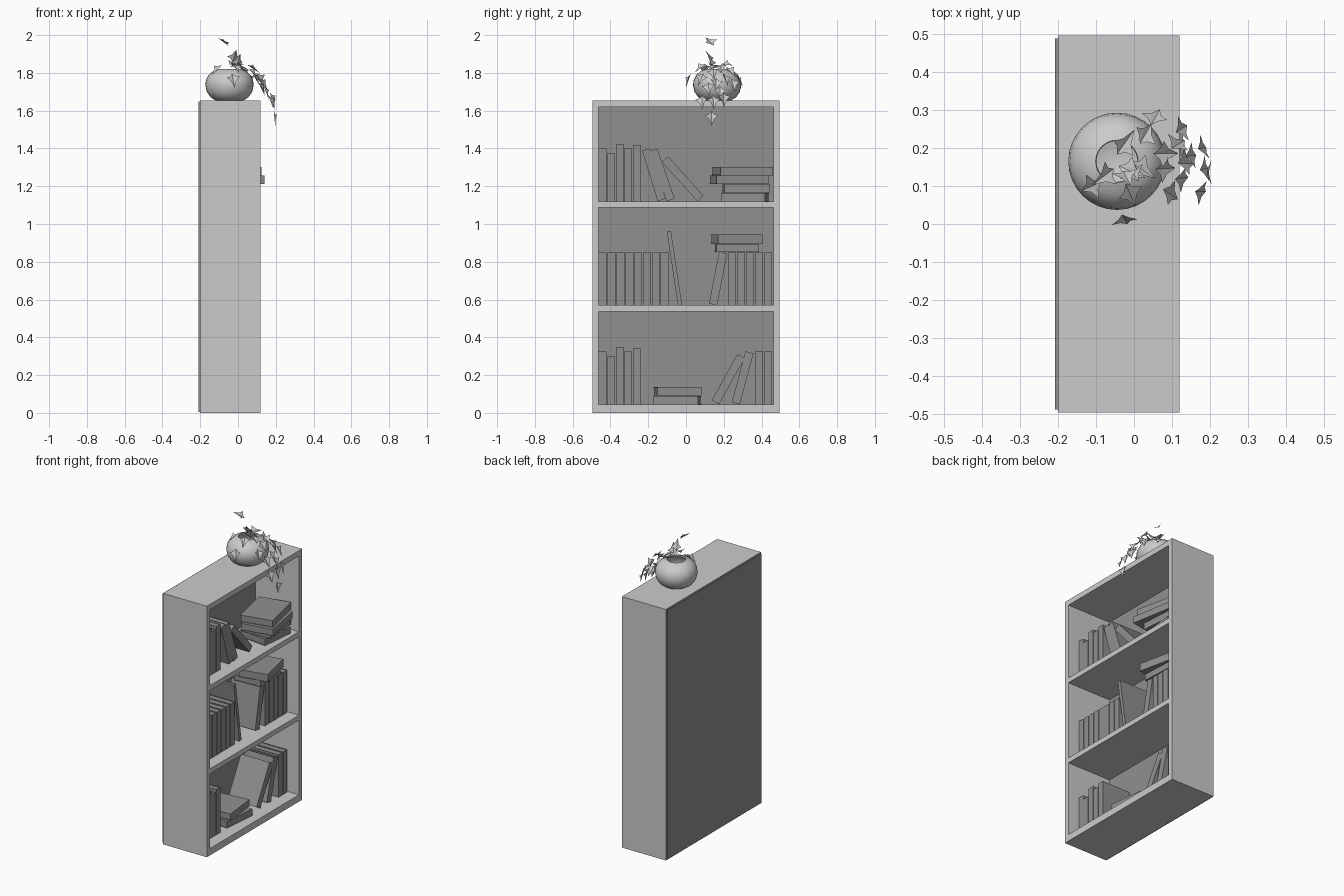
import bpy, bmesh, random
from math import radians, atan2
from mathutils import Matrix, Vector

if "Cube" in bpy.data.objects:
    bpy.data.objects.remove(bpy.data.objects["Cube"])

random.seed(4)
T = Matrix.Translation
R = lambda deg, axis: Matrix.Rotation(radians(deg), 4, axis)


def grey(name, v):
    m = bpy.data.materials.new(name)
    m.diffuse_color = (v, v, v, 1)
    m.use_nodes = True
    m.node_tree.nodes["Principled BSDF"].inputs["Base Color"].default_value = m.diffuse_color
    return m


LIGHT, DARK = grey("light_grey", 0.56), grey("dark_grey", 0.28)


def add_box(bm, lo, hi):
    lo, hi = Vector(lo), Vector(hi)
    m = T((lo + hi) / 2) @ Matrix.Diagonal((*(hi - lo), 1))
    bmesh.ops.create_cube(bm, size=1, matrix=m)


def finish(name, bm, mat, matrix=Matrix()):
    bmesh.ops.transform(bm, matrix=matrix, verts=bm.verts)
    mesh = bpy.data.meshes.new(name)
    bm.to_mesh(mesh)
    bm.free()
    mesh.materials.append(mat)
    ob = bpy.data.objects.new(name, mesh)
    bpy.context.collection.objects.link(ob)
    return ob


def box(name, lo, hi, mat):
    bm = bmesh.new()
    add_box(bm, lo, hi)
    return finish(name, bm, mat)


# Book: two boards, a spine at x=0 and an inset page block
def book(name, t, h, d, matrix):
    bm = bmesh.new()
    c, i = 0.003, 0.003
    add_box(bm, (-d, 0, 0), (0, c, h))
    add_box(bm, (-d, t - c, 0), (0, t, h))
    add_box(bm, (-c, c, 0), (0, t - c, h))
    add_box(bm, (-d + i, c, i), (-c, t - c, h - i))
    return finish(name, bm, DARK, matrix)


FRONT, DEPTH = 0.04, 0.21


def row(name, y0, y1, z, heights):
    w = (y1 - y0) / len(heights)
    for k, h in enumerate(heights):
        book(name, w - 0.004, h, DEPTH, T((FRONT, y0 + k * w, z)))


# Positive tilt leans toward -y; the pivot is the bottom corner on the lean side
def lean(name, pivot, z, tilt, t=0.044, h=0.28):
    shift = T((0, 0 if tilt > 0 else -t, 0))
    book(name, t, h, DEPTH, T((FRONT, pivot, z)) @ R(tilt, 'X') @ shift)


def flat(name, cx, cy, z, turn, t=0.044, h=0.28, d=0.21):
    book(name, t, h, d, T((cx, cy, z)) @ R(turn, 'Z') @ T((d / 2, h / 2, 0)) @ R(90, 'X'))


# Bookcase carcass
X0, X1, Y, W, H = -0.2, 0.12, 0.496, 0.032, 1.655
for side, s in (("left_side", -1), ("right_side", 1)):
    a, b = sorted((s * Y, s * (Y - W)))
    box(side, (X0, a, 0), (X1, b, H), LIGHT)
for name, z0, z1 in (("bottom_board", 0, 0.045), ("lower_shelf", 0.537, 0.57),
                     ("upper_shelf", 1.087, 1.12), ("top_board", 1.62, H)):
    box(name, (X0, -Y + W, z0), (X1, Y - W, z1), LIGHT)
box("back_panel", (-0.208, -0.488, 0.006), (X0 + 0.001, 0.488, 1.649), DARK)

# Bottom shelf books
z = 0.045
row("bottom_left_book", -0.463, -0.235, z, (0.28, 0.253, 0.303, 0.28, 0.297))
row("bottom_right_book", 0.364, 0.460, z, (0.28, 0.28))
lean("bottom_leaning_book", 0.175, z, -29)
lean("bottom_leaning_book", 0.285, z, -15)
flat("bottom_flat_book", -0.05, -0.045, z, -5, h=0.235, d=0.2)
flat("bottom_flat_book", -0.06, -0.045, z + 0.047, 6, h=0.235, d=0.2)

# Middle shelf books
z = 0.57
row("middle_left_book", -0.463, -0.087, z, (0.28,) * 8)
row("middle_right_book", 0.222, 0.460, z, (0.28,) * 5)
lean("middle_tall_book", -0.043, z, 8.5, t=0.022, h=0.395)
lean("middle_leaning_book", 0.165, z, -11)
flat("middle_flat_book", -0.05, 0.268, 0.852, 3, t=0.04, h=0.225, d=0.19)
flat("middle_flat_book", -0.02, 0.268, 0.894, 12, t=0.05, h=0.24, d=0.19)

# Upper shelf books
z = 1.12
row("upper_left_book", -0.463, -0.235, z, (0.28, 0.253, 0.303, 0.28, 0.297))
lean("upper_leaning_book", -0.15, z, 17)
lean("upper_leaning_book", -0.102, z, 19)
lean("upper_leaning_book", 0.06, z, 42)
for cx, cy, dz, turn, h, d in ((-0.02, 0.312, 0, -6, 0.235, 0.2), (-0.015, 0.317, 0.046, 4, 0.24, 0.2),
                               (0.013, 0.281, 0.092, 10, 0.28, 0.21), (-0.007, 0.299, 0.138, 12, 0.285, 0.21)):
    flat("upper_flat_book", cx, cy, z + dz, turn, h=h, d=d)

# Vase: lathed round pot with an open mouth
VX, VY = -0.045, 0.165
profile = [(0, 0), (0.075, 0), (0.1, 0.016), (0.12, 0.044), (0.128, 0.08), (0.124, 0.108),
           (0.11, 0.135), (0.085, 0.156), (0.056, 0.166), (0.054, 0.158), (0.08, 0.146),
           (0.104, 0.125), (0.117, 0.08), (0.1, 0.035), (0.07, 0.012), (0, 0.01)]
bm = bmesh.new()
vs = [bm.verts.new((r, 0, zz)) for r, zz in profile]
es = [bm.edges.new(p) for p in zip(vs, vs[1:])]
bmesh.ops.spin(bm, geom=vs + es, axis=(0, 0, 1), cent=(0, 0, 0), angle=radians(360), steps=32)
bmesh.ops.remove_doubles(bm, verts=bm.verts, dist=0.0005)
bmesh.ops.recalc_face_normals(bm, faces=bm.faces)
vase = finish("vase", bm, LIGHT, T((VX, VY, H)))
bpy.context.view_layer.objects.active = vase
vase.select_set(True)
bpy.ops.object.shade_smooth_by_angle(angle=radians(40))

# Trailing leaves: folded four-pointed blades (x, y, z, droop angle)
leaves = [(-0.075, 0.128, 1.965, -35), (-0.02, 0.125, 1.885, -60), (-0.11, 0.10, 1.82, 40),
          (-0.025, 0.012, 1.765, 65), (-0.01, 0.14, 1.84, -15), (-0.01, 0.08, 1.83, 30),
          (0.02, 0.145, 1.83, 10), (-0.025, 0.21, 1.845, 0), (0.03, 0.235, 1.81, 35),
          (0.055, 0.28, 1.765, 50), (0.08, 0.185, 1.825, 30), (0.08, 0.145, 1.80, 45),
          (0.115, 0.21, 1.77, 55), (0.125, 0.25, 1.74, 60), (0.135, 0.16, 1.745, 55),
          (0.095, 0.08, 1.77, 50), (0.125, 0.12, 1.72, 60), (0.18, 0.20, 1.665, 70),
          (0.185, 0.145, 1.65, 70), (0.175, 0.085, 1.65, 65), (0.15, 0.18, 1.70, 65),
          (0.195, 0.135, 1.565, 80), (0.0, 0.13, 1.86, -70)]
for x, y, zz, droop in leaves:
    bm = bmesh.new()
    tip, base = bm.verts.new((0.046, 0, -0.006)), bm.verts.new((-0.034, 0, 0))
    for s in (1, -1):
        a = bm.verts.new((0.01, s * 0.014, 0.003))
        w = bm.verts.new((-0.01, s * 0.035, 0.012))
        b = bm.verts.new((-0.016, s * 0.014, 0.004))
        for f in ((base, tip, a), (base, a, b), (b, a, w)):
            bm.faces.new(f)
    bmesh.ops.recalc_face_normals(bm, faces=bm.faces)
    yaw = Matrix.Rotation(atan2(y - VY, x - VX) + random.uniform(-0.4, 0.4), 4, 'Z')
    finish("leaf", bm, LIGHT, T((x, y, zz)) @ yaw @ R(droop, 'Y') @ R(random.uniform(-25, 25), 'X'))
